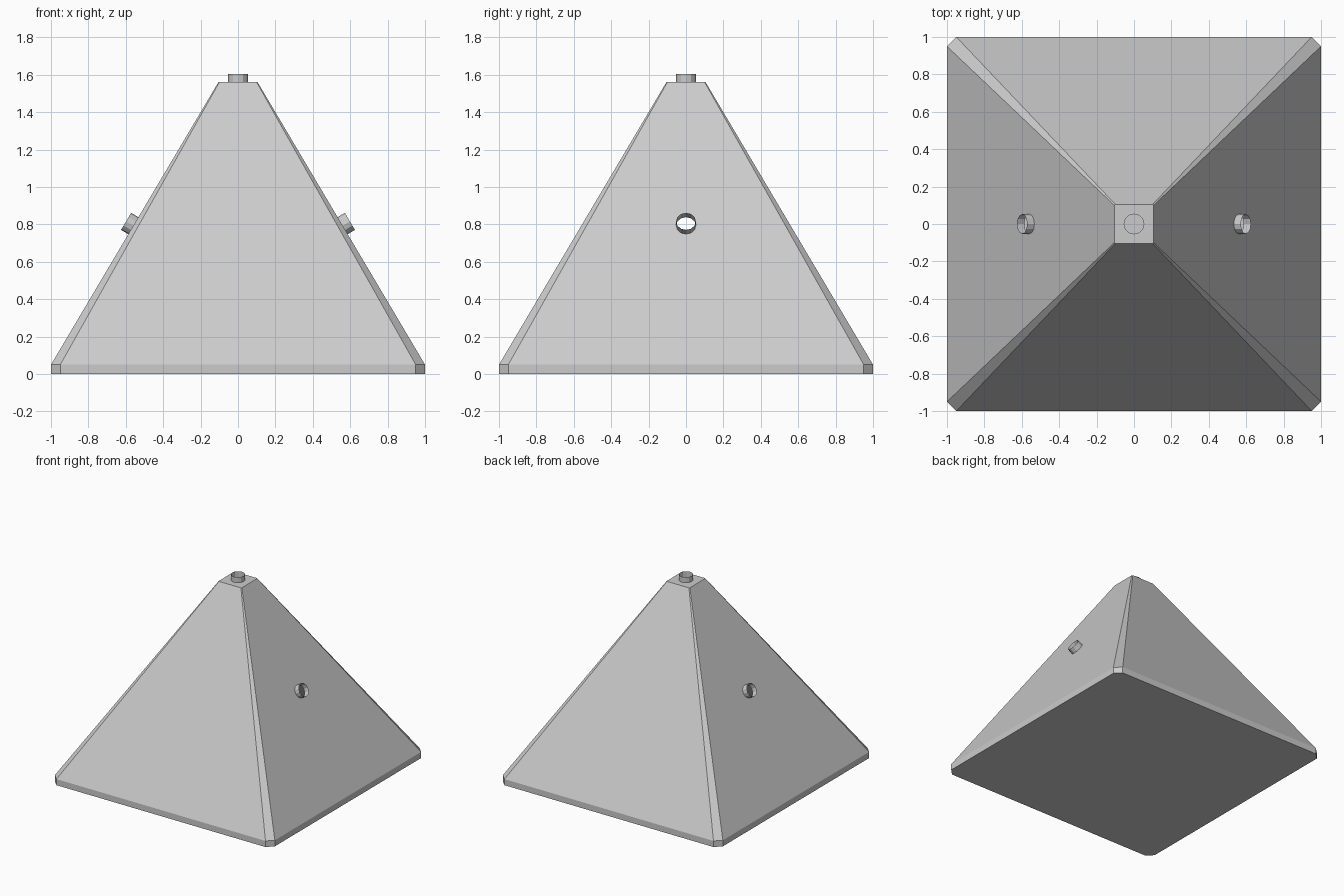
import bpy, bmesh, math
from mathutils import Vector, Matrix

if "Cube" in bpy.data.objects:
    bpy.data.objects.remove(bpy.data.objects["Cube"])

SIDES, RAD, TUBE = 12, 0.053, 0.045
RIM, TOP_Z, TOP = 0.05, 1.56, 0.105
slope = math.atan2(TOP_Z - RIM, 1 - TOP)
TILT = math.pi / 2 - (math.pi / 2 - slope)
PORT_Z = 0.793
PORT_X = 1 - (1 - TOP) * (PORT_Z - RIM) / (TOP_Z - RIM)

# Local frames whose z axis points out of each opening
right = Matrix.Translation((PORT_X, 0, PORT_Z)) @ Matrix.Rotation(TILT, 4, 'Y')
left = Matrix.Translation((-PORT_X, 0, PORT_Z)) @ Matrix.Rotation(-TILT, 4, 'Y')
top = Matrix.Translation((0, 0, TOP_Z))


def ring(bm, frame, z=0.0):
    return [bm.verts.new(frame @ Vector((RAD * math.cos(a), RAD * math.sin(a), z)))
            for a in (2 * math.pi * i / SIDES for i in range(SIDES))]


def edge_loop(bm, verts):
    out = []
    for a, b in zip(verts, verts[1:] + verts[:1]):
        out.append(bm.edges.get((a, b)) or bm.edges.new((a, b)))
    return out


def holed_face(bm, outer, frame):
    normal = frame.to_3x3() @ Vector((0, 0, 1))
    edges = edge_loop(bm, outer) + edge_loop(bm, ring(bm, frame))
    bmesh.ops.triangle_fill(bm, edges=edges, use_beauty=True, normal=normal)


def finish(bm, name):
    bmesh.ops.recalc_face_normals(bm, faces=bm.faces)
    me = bpy.data.meshes.new(name)
    bm.to_mesh(me)
    bm.free()
    ob = bpy.data.objects.new(name, me)
    bpy.context.collection.objects.link(ob)
    return ob


# Hollow body: chamfered square sections, openings in the top and both sides
bm = bmesh.new()
section = [(1, -.95), (1, .95), (.95, 1), (-.95, 1),
           (-1, .95), (-1, -.95), (-.95, -1), (.95, -1)]
rows = [[bm.verts.new((x * s, y * s, z)) for x, y in section]
        for s, z in ((1, 0), (1, RIM), (TOP, TOP_Z))]
bm.faces.new(rows[0][::-1])
for lo, hi in zip(rows, rows[1:]):
    for i in range(8):
        j = (i + 1) % 8
        quad = [lo[i], lo[j], hi[j], hi[i]]
        if lo is rows[1] and i in (0, 4):
            holed_face(bm, quad, right if i == 0 else left)
        else:
            bm.faces.new(quad)
holed_face(bm, rows[2], top)
finish(bm, "pyramid_body")

# Short open tubes around the openings
for name, frame in (("top_tube", top), ("right_tube", right), ("left_tube", left)):
    bm = bmesh.new()
    a, b = ring(bm, frame), ring(bm, frame, TUBE)
    for i in range(SIDES):
        j = (i + 1) % SIDES
        bm.faces.new((a[i], a[j], b[j], b[i]))
    finish(bm, name)

# Thin square plate almost flush with the right slope
bm = bmesh.new()
plate = right @ Matrix.Translation((0, 0, 0.001))
corners = [bm.verts.new(plate @ Vector((x * TOP, y * TOP, 0)))
           for x, y in ((-1, -1), (1, -1), (1, 1), (-1, 1))]
holed_face(bm, corners, plate)
finish(bm, "right_plate")
